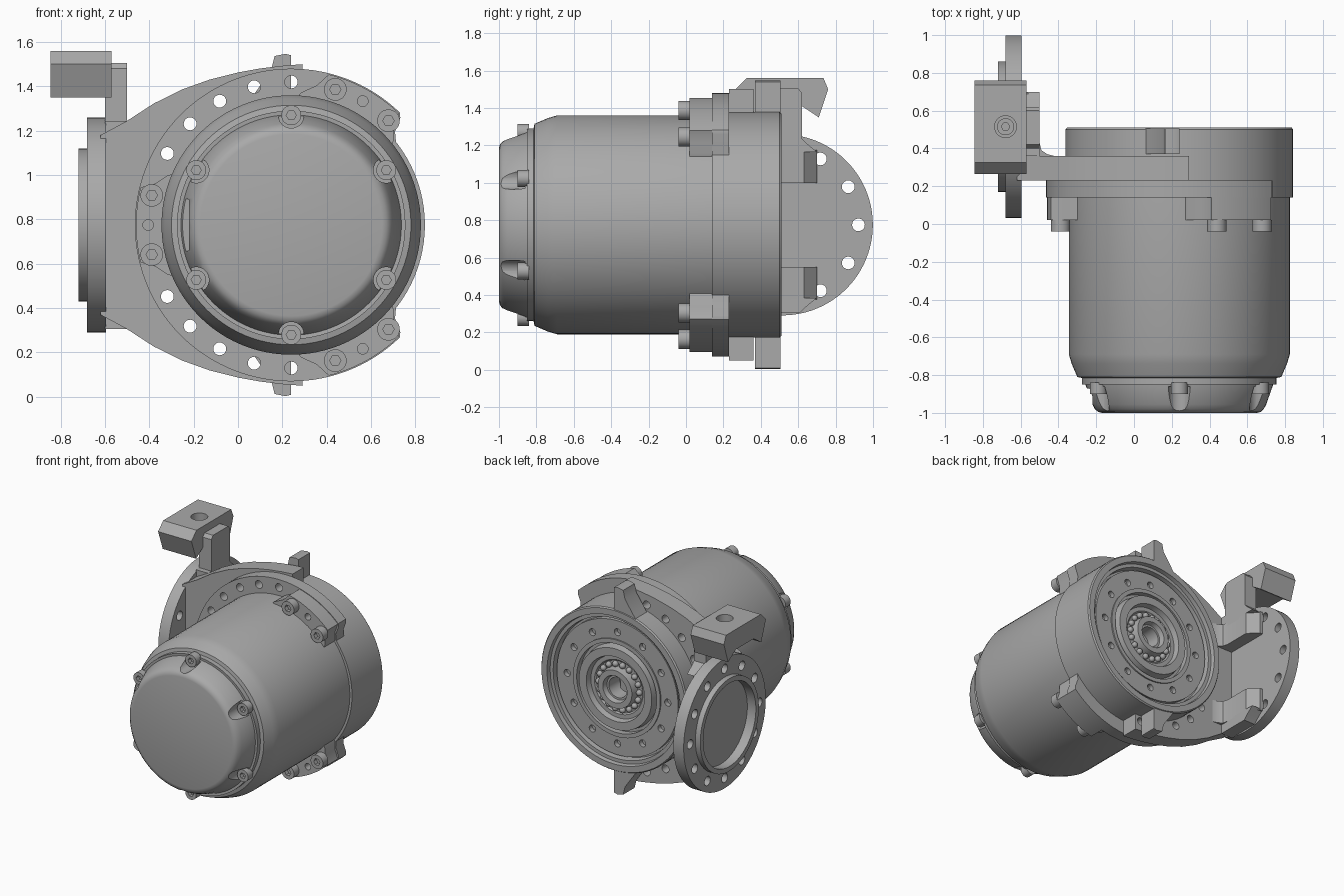
import bpy, bmesh, math
from mathutils import Matrix

old = bpy.data.objects.get("Cube")
if old:
    bpy.data.objects.remove(old, do_unlink=True)

CX, CZ = 0.24, 0.775      # motor axis
DY = 0.515                # side disc centre

metal = bpy.data.materials.new("grey metal")
metal.use_nodes = True
GREY = (0.40, 0.40, 0.40, 1)
metal.diffuse_color = GREY
metal.node_tree.nodes["Principled BSDF"].inputs["Base Color"].default_value = GREY

AXES = {  # local frame of a flat outline for each extrusion direction
    "x": Matrix(((0, 0, 1), (1, 0, 0), (0, 1, 0))).to_4x4(),
    "y": Matrix(((1, 0, 0), (0, 0, -1), (0, 1, 0))).to_4x4(),
    "z": Matrix.Identity(4),
}


def finish(name, bm):
    bmesh.ops.remove_doubles(bm, verts=bm.verts, dist=0.0002)
    bmesh.ops.recalc_face_normals(bm, faces=bm.faces)
    for f in bm.faces:
        f.smooth = True
    me = bpy.data.meshes.new(name)
    bm.to_mesh(me)
    bm.free()
    me.set_sharp_from_angle(angle=math.radians(28))
    me.materials.append(metal)
    ob = bpy.data.objects.new(name, me)
    bpy.context.collection.objects.link(ob)
    return ob


def baked(ob):
    bpy.context.view_layer.update()
    dg = bpy.context.evaluated_depsgraph_get()
    me = bpy.data.meshes.new_from_object(ob.evaluated_get(dg), depsgraph=dg)
    bm = bmesh.new()
    bm.from_mesh(me)
    bpy.data.meshes.remove(me)
    return bm


def prism(name, loops, axis, lo, hi):
    """Extrude an outline (first loop) with holes (other loops)."""
    cu = bpy.data.curves.new(name, "CURVE")
    cu.dimensions, cu.fill_mode, cu.extrude = "2D", "BOTH", (hi - lo) / 2
    for pts in loops:
        sp = cu.splines.new("POLY")
        sp.points.add(len(pts) - 1)
        for p, (u, v) in zip(sp.points, pts):
            p.co = (u, v, 0, 1)
        sp.use_cyclic_u = True
    tmp = bpy.data.objects.new("outline", cu)
    bpy.context.collection.objects.link(tmp)
    bm = baked(tmp)
    bpy.data.objects.remove(tmp, do_unlink=True)
    shift = [(lo + hi) / 2 if a == axis else 0 for a in "xyz"]
    bm.transform(Matrix.Translation(shift) @ AXES[axis])
    return finish(name, bm)


def lathe(name, profile, steps=96):
    """Spin (radius, y) points about the motor axis."""
    bm = bmesh.new()
    vs = [bm.verts.new((CX + r, y, CZ)) for r, y in profile]
    es = [bm.edges.new(p) for p in zip(vs, vs[1:])]
    bmesh.ops.spin(bm, geom=vs + es, cent=(CX, 0, CZ), axis=(0, 1, 0),
                   angle=math.tau, steps=steps)
    return finish(name, bm)


def polar(r, deg, c=(CX, CZ)):
    a = math.radians(deg)
    return c[0] + r * math.cos(a), c[1] + r * math.sin(a)


def arc(r, a0, a1, n=40, c=(CX, CZ)):
    return [polar(r, a0 + (a1 - a0) * i / n, c) for i in range(n + 1)]


def circle(r, c=(CX, CZ), n=96):
    return [polar(r, 360 * i / n, c) for i in range(n)]


def bolt(name, c, lo, hi, r):
    """Socket head bolt facing the front."""
    mid = (lo + hi) / 2
    prism(name + "_head", [circle(r, c, 28), circle(r * 0.5, c, 6)], "y", lo, mid)
    prism(name + "_base", [circle(r, c, 28)], "y", mid, hi)


# Motor body and end cap
lathe("motor_body", [(0, -0.80), (0.515, -0.85), (0.515, -0.815), (0.54, -0.81), (0.57, -0.74),
                     (0.585, -0.69), (0.585, 0.14), (0, 0.14)])
cap = lathe("end_cap", [(0, -1), (0.41, -1), (0.43, -0.995), (0.447, -0.98), (0.46, -0.955),
                        (0.497, -0.85), (0.497, -0.84), (0, -0.84)])
cap_bolts = [polar(0.495, 30 + 60 * i) for i in range(6)]
cutters = [prism("cutter", [circle(0.058, c, 24)], "y", -1.1, -0.86) for c in cap_bolts]
cutters.append(prism("cutter", [[(-0.4, 0.62), (-0.22, 0.66), (-0.22, 0.89), (-0.4, 0.93)]],
                     "y", -1.1, -0.87))
for c in cutters:
    c.hide_render = True
    m = cap.modifiers.new("pocket", "BOOLEAN")
    m.operation, m.object, m.solver = "DIFFERENCE", c, "EXACT"
pocketed = baked(cap)
for ob in cutters + [cap]:
    bpy.data.objects.remove(ob, do_unlink=True)
finish("end_cap", pocketed)
for c in cap_bolts:
    bolt("cap_bolt", c, -0.90, -0.84, 0.045)

# Rear housing with its stepped output face
lathe("rear_housing", [(0.58, 0.14), (0.603, 0.14), (0.603, 0.50), (0.595, 0.51), (0.55, 0.51),
                       (0.545, 0.48), (0.52, 0.48), (0.515, 0.43), (0.31, 0.43), (0.30, 0.49),
                       (0.24, 0.49), (0.23, 0.45), (0.20, 0.45), (0.19, 0.44), (0.15, 0.44),
                       (0.14, 0.495), (0.10, 0.495), (0.09, 0.46), (0.075, 0.46), (0.07, 0.34),
                       (0, 0.34)])
prism("output_disc", [circle(0.50), circle(0.33)] +
      [circle(0.026, polar(0.415, 30 * i), 20) for i in range(12)], "y", 0.42, 0.465)
lathe("output_disc_lip", [(0.36, 0.46), (0.36, 0.475), (0.33, 0.475), (0.33, 0.43)])
bm = bmesh.new()
for i in range(18):
    x, z = polar(0.168, 20 * i)
    bmesh.ops.create_uvsphere(bm, u_segments=12, v_segments=8, radius=0.022,
                              matrix=Matrix.Translation((x, 0.447, z)))
finish("bearing_balls", bm)

# Curved mounting plate
upper = [(0.29, 0.695), (0.29, 0.725), (0.2, 0.718), (0.1, 0.706), (0, 0.688), (-0.13, 0.655),
         (-0.25, 0.612), (-0.38, 0.548), (-0.5, 0.47), (-0.62, 0.405)]
outline = [(x, CZ + h) for x, h in upper] + [(x, CZ - h) for x, h in reversed(upper)]
bolt_holes = [circle(0.029, polar(0.645, a), 20)
              for a in (90, 105, 120, 135, 150, 210, 225, 240, 255, 270)]
prism("mounting_plate", [outline] + bolt_holes, "y", 0.23, 0.36)

# Clamp ring and its bolt pads
ring = arc(0.705, 46, 314, 90) + [polar(0.69, 315.5), polar(0.63, 318), polar(0.60, 322),
       polar(0.57, 324)] + arc(0.57, 315, 45, 80) + [polar(0.57, 36), polar(0.60, 38),
       polar(0.63, 42), polar(0.69, 44.5)]
prism("clamp_ring", [ring] + bolt_holes, "y", 0.14, 0.23)


def pad(a0, a1, spread0, spread1, mid, bolts):
    shape = (arc(0.70, a0, a1, 16) + [polar(0.64, a1 + spread1 * 0.3), polar(0.60, a1 + spread1 * 0.8)]
             + arc(0.57, a1 + spread1, a0 - spread0, 16)
             + [polar(0.60, a0 - spread0 * 0.8), polar(0.64, a0 - spread0 * 0.3)])
    prism("bolt_pad", [shape, circle(0.024, polar(0.645, mid), 20)], "y", 0.02, 0.14)
    for a in bolts:
        bolt("pad_bolt", polar(0.643, a), -0.04, 0.02, 0.051)


pad(166, 194, 10, 10, 180, (168, 192))
pad(46, 76, 8, 12, 60, (47, 72))
pad(284, 314, 12, 8, 300, (288, 313))

# Side disc with its shallow dish
centre = (DY, CZ)
prism("side_disc", [circle(0.484, centre), circle(0.31, centre)] +
      [circle(0.034, polar(0.407, 30 * i, centre), 20) for i in range(12)], "x", -0.68, -0.595)
prism("side_disc_rim", [circle(0.345, centre), circle(0.31, centre)], "x", -0.72, -0.68)
prism("side_disc_floor", [circle(0.312, centre)], "x", -0.65, -0.595)

# Bracket arms, latch tabs: mirrored above and below the axis
arm = [(-0.61, 0.23), (-0.42, 0.23), (-0.42, 0.36), (-0.46, 0.37), (-0.49, 0.39), (-0.50, 0.43),
       (-0.50, 0.63), (-0.57, 0.70), (-0.60, 0.70)]
for s in (1, -1):
    lo, hi = sorted((CZ + s * 0.225, CZ + s * 0.40))
    prism("bracket_arm", [arm], "z", lo, hi)
    prism("arm_shoulder", [[(0.36, CZ + s * 0.39), (0.70, CZ + s * 0.39), (0.64, CZ + s * 0.44),
                            (0.61, CZ + s * 0.47), (0.36, CZ + s * 0.47)]], "x", -0.60, -0.50)
    prism("latch_tab", [[(0.06, CZ + s * 0.57), (0.24, CZ + s * 0.57), (0.24, CZ + s * 0.765),
                         (0.215, CZ + s * 0.772), (0.165, CZ + s * 0.762), (0.15, CZ + s * 0.70),
                         (0.08, CZ + s * 0.60)]], "y", 0.37, 0.505)

# Post carrying the top block
prism("block_post", [[(0.40, 1.15), (0.62, 1.15), (0.62, 1.48), (0.60, 1.505), (0.42, 1.505),
                      (0.40, 1.48)]], "x", -0.60, -0.50)
profile = [(0.265, 1.50), (0.325, 1.56), (0.735, 1.56), (0.76, 1.50), (0.71, 1.35),
           (0.62, 1.41), (0.41, 1.41), (0.32, 1.35)]
block = prism("top_block", [profile], "x", -0.845, -0.57)
drill = prism("cutter", [circle(0.058, (-0.68, DY), 28)], "z", 1.48, 1.7)
drill.hide_render = True
m = block.modifiers.new("screw_hole", "BOOLEAN")
m.operation, m.object, m.solver = "DIFFERENCE", drill, "EXACT"
drilled = baked(block)
for ob in (block, drill):
    bpy.data.objects.remove(ob, do_unlink=True)
finish("top_block", drilled)
bolt_top = prism("block_screw", [circle(0.045, (-0.68, DY), 28), circle(0.022, (-0.68, DY), 6)],
                 "z", 1.47, 1.51)
